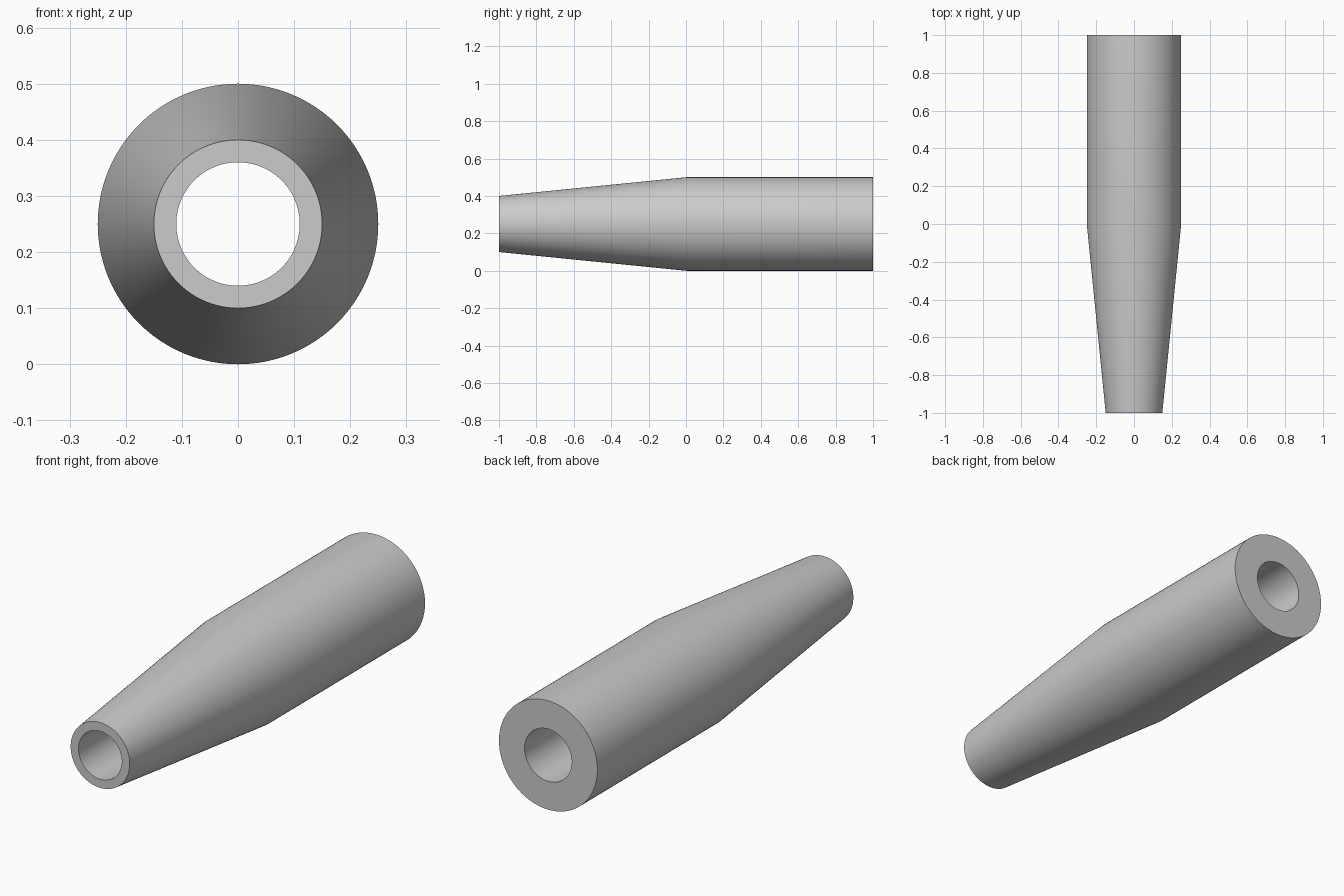
import bpy
import bmesh
from math import pi, radians
from mathutils import Matrix, Vector

cube = bpy.data.objects.get("Cube")
if cube:
    bpy.data.objects.remove(cube, do_unlink=True)

SEGMENTS = 96
AXIS_HEIGHT = 0.25

# Plain grey material
grey = bpy.data.materials.new("plain_grey")
grey.use_nodes = True
colour = (0.6, 0.6, 0.6, 1.0)
grey.diffuse_color = colour
grey.node_tree.nodes["Principled BSDF"].inputs["Base Color"].default_value = colour

# Closed wall profile as (radius, y): tapered nose, straight body, bore
profile = [(0.15, -1), (0.25, 0), (0.25, 1), (0.12, 1), (0.11, -1)]

# Revolve the wall around the lengthwise axis
bm = bmesh.new()
verts = [bm.verts.new((0, y, r)) for r, y in profile]
edges = [bm.edges.new((v, verts[(i + 1) % len(verts)])) for i, v in enumerate(verts)]
bmesh.ops.spin(bm, geom=verts + edges, cent=(0, 0, 0), axis=(0, 1, 0),
               angle=2 * pi, steps=SEGMENTS, use_merge=True)
bmesh.ops.remove_doubles(bm, verts=bm.verts, dist=0.0001)
bmesh.ops.recalc_face_normals(bm, faces=bm.faces)
bmesh.ops.transform(bm, matrix=Matrix.Translation(Vector((0, 0, AXIS_HEIGHT))),
                    verts=bm.verts)

mesh = bpy.data.meshes.new("tapered_sleeve")
bm.to_mesh(mesh)
bm.free()
mesh.materials.append(grey)
sleeve = bpy.data.objects.new("tapered_sleeve", mesh)
bpy.context.collection.objects.link(sleeve)

# Smooth walls with crisp end rims
bpy.ops.object.select_all(action="DESELECT")
sleeve.select_set(True)
bpy.context.view_layer.objects.active = sleeve
bpy.ops.object.shade_smooth_by_angle(angle=radians(30))
